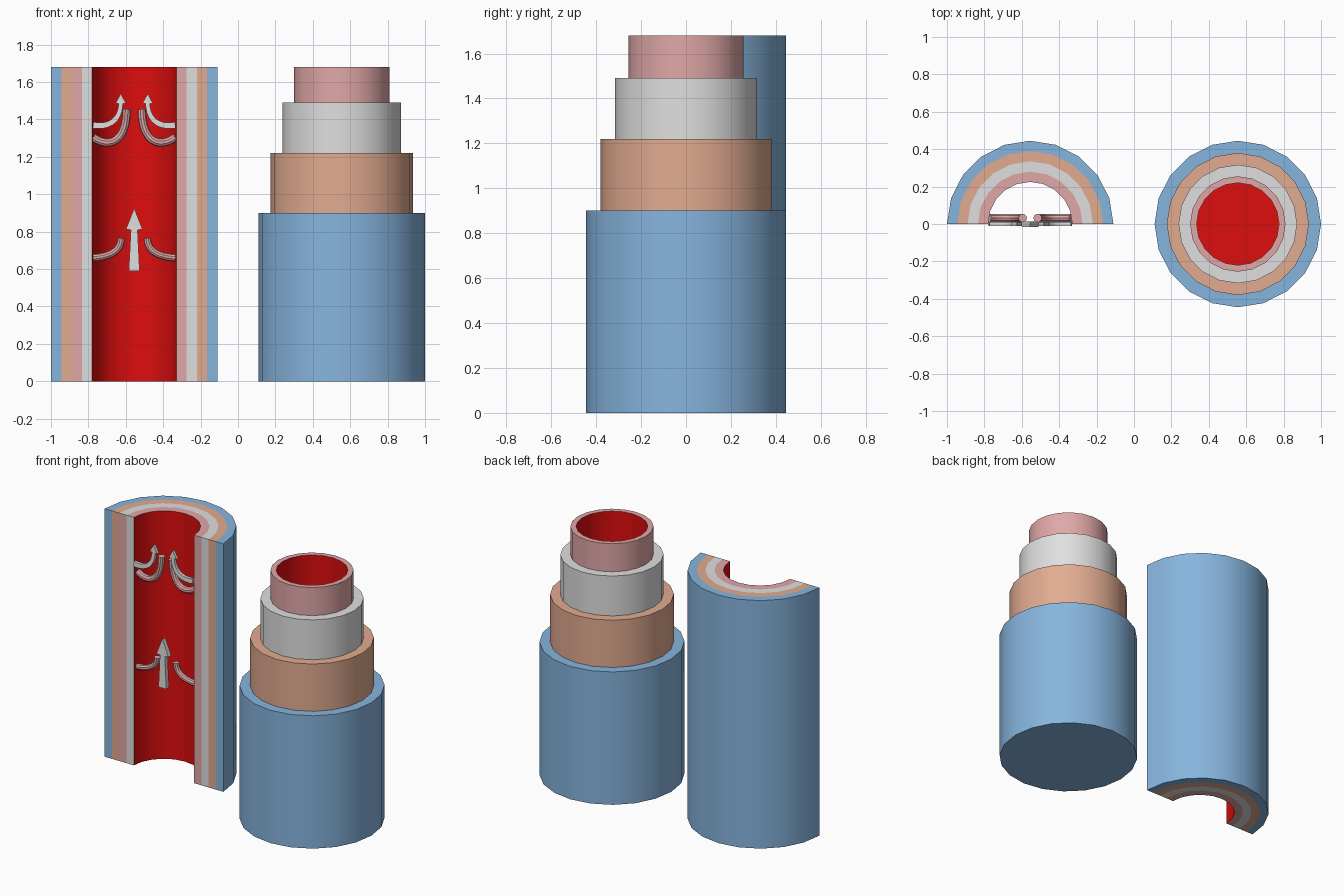
import bpy, bmesh, math
from mathutils import Vector
from mathutils.geometry import interpolate_bezier

cube = bpy.data.objects.get("Cube")
if cube:
    bpy.data.objects.remove(cube, do_unlink=True)


def material(name, rgb):
    m = bpy.data.materials.new(name)
    m.use_nodes = True
    m.diffuse_color = (*rgb, 1)
    m.node_tree.nodes["Principled BSDF"].inputs["Base Color"].default_value = (*rgb, 1)
    return m


BLUE, ORANGE, GREY, PINK, RED = range(5)
MATS = [material("layer blue", (.24, .46, .73)),
        material("layer orange", (.76, .41, .28)),
        material("layer light grey", (.74, .74, .74)),
        material("layer pink", (.75, .39, .39)),
        material("lumen red", (.73, .004, .004))]


def finish(bm, name, x, y=0):
    bmesh.ops.remove_doubles(bm, verts=bm.verts, dist=1e-5)
    bmesh.ops.recalc_face_normals(bm, faces=bm.faces)
    mesh = bpy.data.meshes.new(name)
    bm.to_mesh(mesh)
    bm.free()
    for m in MATS:
        mesh.materials.append(m)
    ob = bpy.data.objects.new(name, mesh)
    ob.location = (x, y, 0)
    bpy.context.collection.objects.link(ob)
    bpy.ops.object.select_all(action='DESELECT')
    bpy.context.view_layer.objects.active = ob
    ob.select_set(True)
    bpy.ops.object.shade_smooth_by_angle(angle=math.radians(35))


def lathe(profile, colours, steps):
    """Turn an (r, z) profile in 18 degree steps; one colour per profile segment."""
    bm = bmesh.new()
    rings = [[bm.verts.new((r * math.cos(i * math.pi / 10), r * math.sin(i * math.pi / 10), z))
              for r, z in profile] for i in range(steps + 1)]
    for a, b in zip(rings, rings[1:]):
        for k, colour in enumerate(colours):
            n = (k + 1) % len(profile)
            quad = [a[k], a[n], b[n], b[k]]
            if profile[k][0] == 0:
                quad = quad[:3]
            elif profile[n][0] == 0:
                quad = [a[k], a[n], b[k]]
            bm.faces.new(quad).material_index = colour
    return bm, rings


# Stepped tube: each layer ends lower than the one inside it
steps = [(.445, .90, BLUE), (.38, 1.22, ORANGE), (.317, 1.49, GREY), (.255, 1.68, PINK)]
BORE = .22
profile, colours = [(0, 0), (steps[0][0], 0)], [BLUE]
for i, (r, z, c) in enumerate(steps):
    inner = steps[i + 1][0] if i < 3 else BORE
    profile += [(r, z), (inner, z)]
    colours += [c, c]
profile += [(BORE, .02), (0, .02)]
colours += [RED, RED]
bm, _ = lathe(profile, colours, 20)
finish(bm, "stepped_layer_tube", .555)

# Halved tube: banded ends and banded cut faces, red inner wall
CX, TOP = -.555, 1.68
radii = [.445, .39, .335, .28, .225]
bands = [BLUE, ORANGE, GREY, PINK]
profile = [(r, 0) for r in radii] + [(r, TOP) for r in reversed(radii)]
bm, rings = lathe(profile, bands + [RED] + bands[::-1] + [BLUE], 10)
for ring, order in ((rings[0], bands), (rings[-1], [BLUE, ORANGE, PINK, GREY])):
    for k, colour in enumerate(order):
        face = bm.faces.new([ring[k], ring[k + 1], ring[8 - k], ring[9 - k]])
        face.material_index = colour
finish(bm, "halved_layer_tube", CX)


def sweep(name, path, widths, depth, sides, colour, y):
    """Sweep a box or round section along a path in the x-z plane."""
    bm = bmesh.new()
    rings = []
    turn = math.pi / 4 if sides == 4 else 0
    scale = math.sqrt(.5) if sides == 4 else .5
    for i, p in enumerate(path):
        t = path[min(i + 1, len(path) - 1)] - path[max(i - 1, 0)]
        side = Vector((t.z, 0, -t.x)).normalized()
        ring = []
        for k in range(sides):
            a = turn + k * math.tau / sides
            ring.append(bm.verts.new(p + side * widths[i] * scale * math.cos(a)
                                     + Vector((0, depth * scale * math.sin(a), 0))))
        rings.append(ring)
    for a, b in zip(rings, rings[1:]):
        for k in range(sides):
            n = (k + 1) % sides
            bm.faces.new([a[k], a[n], b[n], b[k]])
    bm.faces.new(rings[0])
    bm.faces.new(rings[-1])
    for f in bm.faces:
        f.material_index = colour
    finish(bm, name, CX, y)


def bend(sign, *points):
    return interpolate_bezier(*[Vector((sign * x, 0, z)) for x, z in points], 12)


# Straight central arrow
sweep("central_arrow", [Vector((0, 0, z)) for z in (.59, .81, .811, .92)],
      [.058, .036, .09, .004], .03, 4, GREY, -.002)

# Mirrored hooks and curved arrows
for sign, label in ((1, "left"), (-1, "right")):
    hook = bend(sign, (.22, .66), (.14, .665), (.07, .69), (.07, .765))
    sweep("lower_hook_" + label, hook, [.04] * 12, .04, 10, PINK, .03)
    hook = bend(sign, (.22, 1.305), (.15, 1.25), (.04, 1.26), (.04, 1.455))
    sweep("upper_hook_" + label, hook, [.045] * 12, .045, 10, PINK, .032)
    shaft = bend(sign, (.22, 1.37), (.14, 1.355), (.075, 1.39), (.072, 1.485))
    tip = [Vector((sign * .072, 0, z)) for z in (1.486, 1.535)]
    sweep("curved_arrow_" + label, shaft + tip,
          [.034 - .001 * i for i in range(12)] + [.056, .003], .02, 4, GREY, 0)
